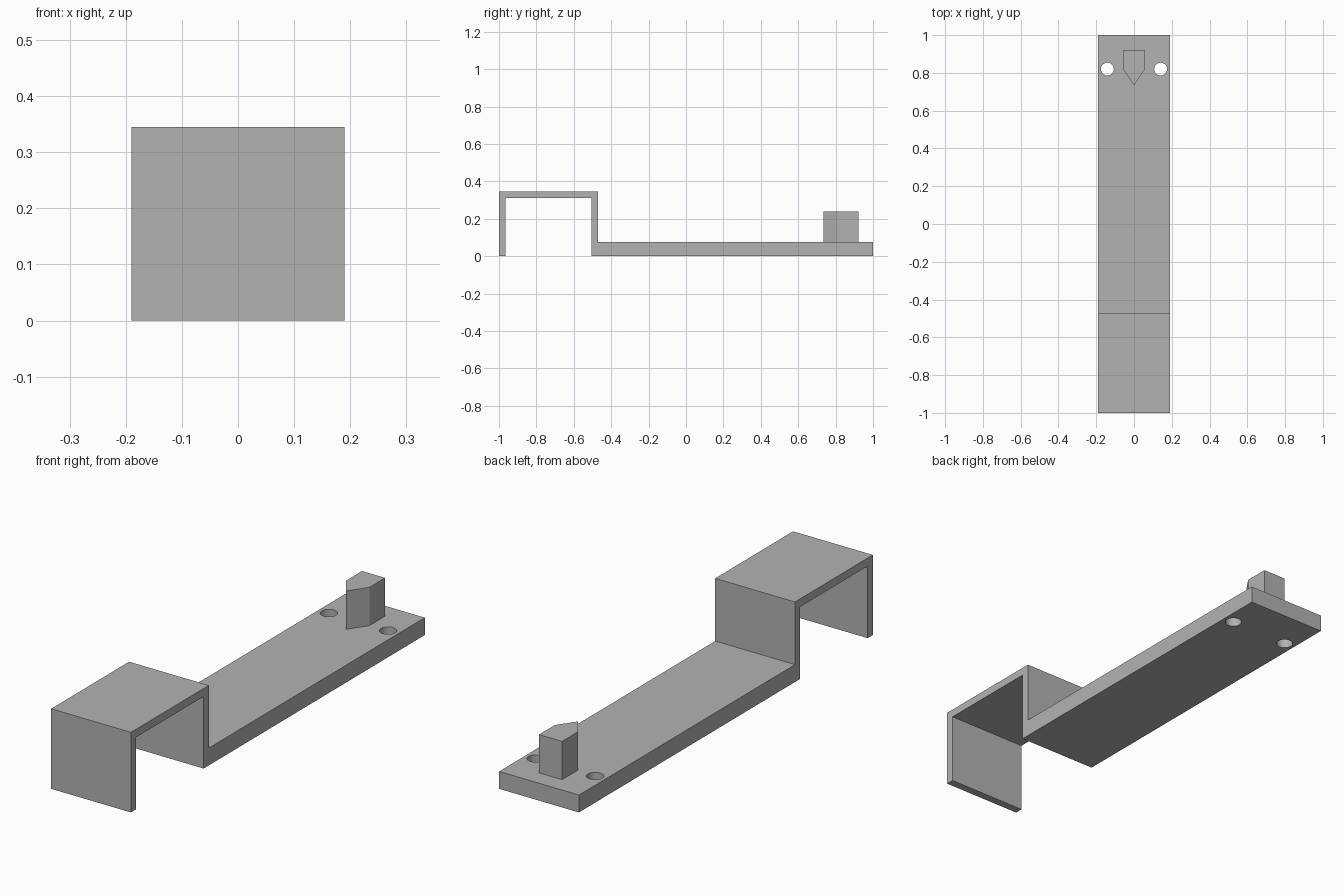
import bpy
import bmesh
from mathutils import Vector

cube = bpy.data.objects.get("Cube")
if cube:
    bpy.data.objects.remove(cube, do_unlink=True)

# Single grey plastic colour
grey = bpy.data.materials.new("plain_grey")
grey.use_nodes = True
colour = (0.45, 0.45, 0.45, 1)
grey.diffuse_color = colour
grey.node_tree.nodes["Principled BSDF"].inputs["Base Color"].default_value = colour


def extrude_profile(name, points, direction):
    """Turn a closed outline into a solid along a direction."""
    bm = bmesh.new()
    face = bm.faces.new([bm.verts.new(p) for p in points])
    result = bmesh.ops.extrude_face_region(bm, geom=[face])
    moved = [v for v in result["geom"] if isinstance(v, bmesh.types.BMVert)]
    bmesh.ops.translate(bm, verts=moved, vec=Vector(direction))
    bmesh.ops.recalc_face_normals(bm, faces=bm.faces)
    mesh = bpy.data.meshes.new(name)
    bm.to_mesh(mesh)
    bm.free()
    mesh.materials.append(grey)
    obj = bpy.data.objects.new(name, mesh)
    bpy.context.collection.objects.link(obj)
    return obj


half_width = 0.19
wall = 0.035
top = 0.345
hook_back = -0.47
plate_top = 0.075

# Hooked bracket: front lip, bridge, riser and long plate in one side profile
side = [
    (-1, 0), (-1, top), (hook_back, top), (hook_back, plate_top),
    (1, plate_top), (1, 0), (hook_back - wall, 0),
    (hook_back - wall, top - wall), (-1 + wall, top - wall), (-1 + wall, 0),
]
bracket = extrude_profile("hooked_bracket",
                          [(-half_width, y, z) for y, z in side],
                          (2 * half_width, 0, 0))

# Two screw holes through the plate
for label, sign in (("left", 1), ("right", -1)):
    bpy.ops.mesh.primitive_cylinder_add(vertices=48, radius=0.034, depth=0.3,
                                        location=(sign * 0.141, 0.82, 0.04))
    cutter = bpy.context.object
    cutter.name = label + "_hole_cutter"
    cutter.data.materials.append(grey)
    cutter.hide_render = True
    cutter.hide_set(True)
    cutter.display_type = 'WIRE'
    hole = bracket.modifiers.new(label + "_hole", 'BOOLEAN')
    hole.operation = 'DIFFERENCE'
    hole.solver = 'EXACT'
    hole.object = cutter

# Apply the holes and remove the cutters
bpy.context.view_layer.update()
graph = bpy.context.evaluated_depsgraph_get()
cut_mesh = bpy.data.meshes.new_from_object(bracket.evaluated_get(graph))
cutters = [m.object for m in bracket.modifiers]
bracket.modifiers.clear()
bracket.data = cut_mesh
for cutter in cutters:
    bpy.data.objects.remove(cutter, do_unlink=True)

# Smooth hole walls, sharp plate edges
bpy.ops.object.select_all(action='DESELECT')
bracket.select_set(True)
bpy.context.view_layer.objects.active = bracket
bpy.ops.object.shade_smooth_by_angle(angle=0.5)

# Pointed locating peg
outline = [(-0.055, 0.922), (0.055, 0.922), (0.055, 0.815),
           (0, 0.735), (-0.055, 0.815)]
extrude_profile("pointed_peg", [(x, y, plate_top) for x, y in outline],
                (0, 0, 0.165))
